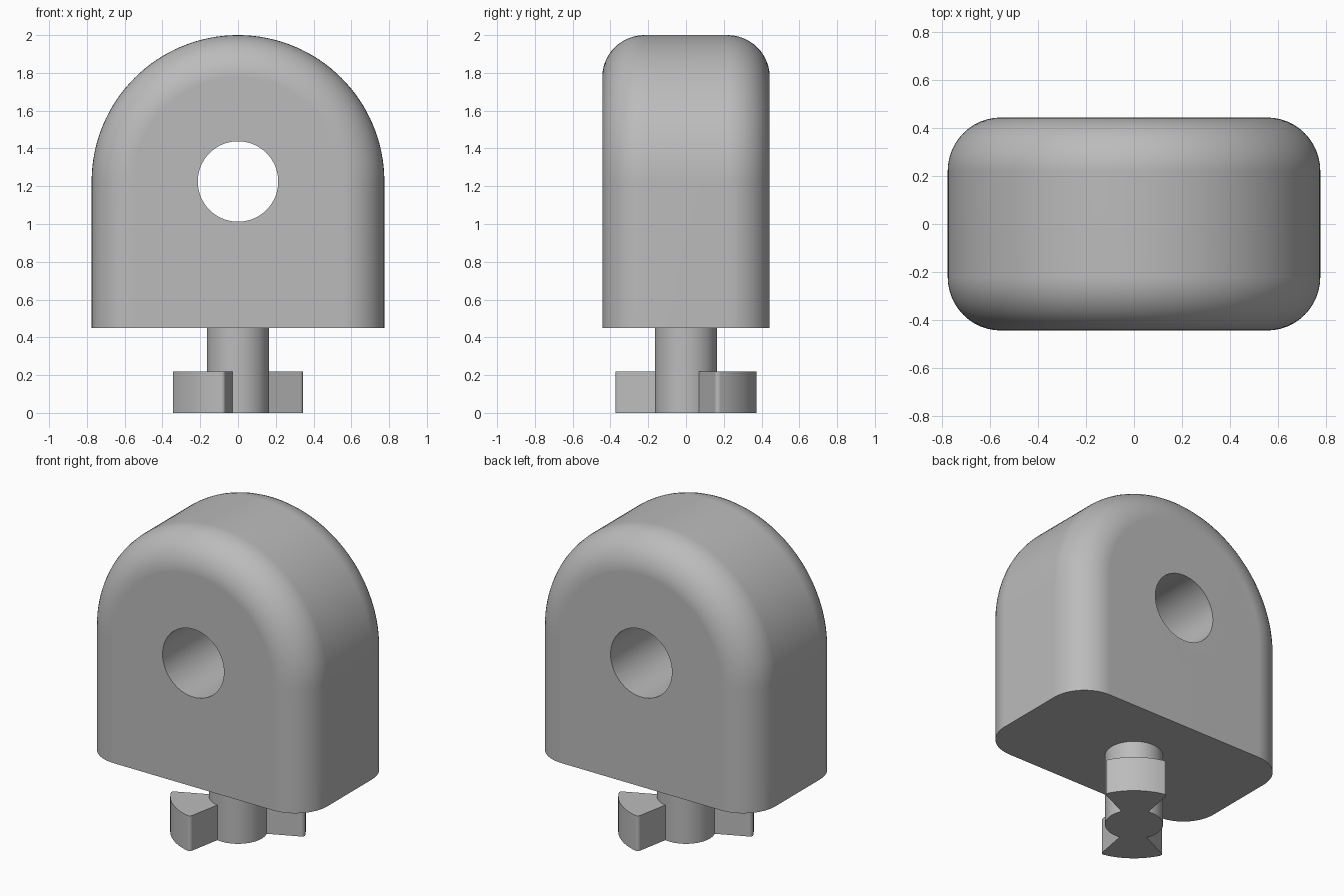
import bpy, bmesh
from math import sin, cos, pi, radians

cube = bpy.data.objects.get("Cube")
if cube:
    bpy.data.objects.remove(cube)

WIDTH, DEPTH, FILLET = 0.775, 0.443, 0.222   # half width, half depth, edge rounding
BASE, CENTRE = 0.45, 1.225                   # underside of block, arch centre height
HOLE, STEM = 0.213, 0.165                    # radii

grey = bpy.data.materials.new("plain grey")
grey.use_nodes = True
colour = (0.5, 0.5, 0.5, 1)
grey.diffuse_color = colour
bsdf = next(n for n in grey.node_tree.nodes if n.type == 'BSDF_PRINCIPLED')
bsdf.inputs["Base Color"].default_value = colour


def add_object(name, bm):
    bmesh.ops.recalc_face_normals(bm, faces=bm.faces)
    mesh = bpy.data.meshes.new(name)
    bm.to_mesh(mesh)
    bm.free()
    mesh.materials.append(grey)
    obj = bpy.data.objects.new(name, mesh)
    bpy.context.collection.objects.link(obj)
    return obj


def loft(name, rings):
    """Closed solid through matching rings of points."""
    bm = bmesh.new()
    loops = [[bm.verts.new(p) for p in ring] for ring in rings]
    for a, b in zip(loops, loops[1:]):
        for i in range(len(a)):
            j = (i + 1) % len(a)
            bm.faces.new((a[i], a[j], b[j], b[i]))
    bm.faces.new(loops[0])
    bm.faces.new(loops[-1])
    return add_object(name, bm)


def activate(obj):
    bpy.ops.object.select_all(action='DESELECT')
    obj.select_set(True)
    bpy.context.view_layer.objects.active = obj


def smooth(obj):
    activate(obj)
    bpy.ops.object.shade_smooth_by_angle(angle=radians(30))
    mod = obj.modifiers.new("even shading", 'WEIGHTED_NORMAL')
    mod.keep_sharp = True


def circle(radius, z, n=64):
    return [(radius * cos(2 * pi * i / n), radius * sin(2 * pi * i / n), z) for i in range(n)]


# Arched block with rounded front and back outlines
def arch(inset, y, n=64):
    r = WIDTH - inset
    curve = [(r * cos(pi * i / n), y, CENTRE + r * sin(pi * i / n)) for i in range(n + 1)]
    return [(r, y, BASE)] + curve + [(-r, y, BASE)]


steps = [pi / 2 * i / 12 for i in range(13)]
half = [(FILLET * (1 - sin(a)), DEPTH - FILLET * (1 - cos(a))) for a in steps]
front = [arch(d, -y) for d, y in half]
back = [arch(d, y) for d, y in reversed(half)]
block = loft("arched_block", front + back)

# Through hole
cutter = loft("hole_cutter", [[(x, y, CENTRE + z) for x, z, _ in circle(HOLE, 0)] for y in (-1, 1)])
cutter.hide_render = True
cutter.hide_set(True)
cut = block.modifiers.new("hole", 'BOOLEAN')
cut.operation, cut.object, cut.solver = 'DIFFERENCE', cutter, 'EXACT'
activate(block)
bpy.ops.object.modifier_apply(modifier=cut.name)
bpy.data.objects.remove(cutter)
smooth(block)

# Stem under the block
smooth(loft("stem", [circle(STEM, 0), circle(STEM, BASE + 0.01)]))

# Two opposite locking wings: sectors with softened outer corners
OUTER, SOFT, HEIGHT = 0.385, 0.02, 0.22
SPREAD, HEADING = radians(27.5), radians(52)


def wing_outline(turn, z, n=16):
    points = [(0.1, -SPREAD), (OUTER, -SPREAD)]
    points += [(OUTER, SPREAD * (2 * i / n - 1)) for i in range(1, n)]
    points += [(OUTER, SPREAD), (0.1, SPREAD)]
    return [(r * cos(a + turn), r * sin(a + turn), z) for r, a in points]


for name, turn in (("left_wing", HEADING), ("right_wing", HEADING + pi)):
    wing = loft(name, [wing_outline(turn, 0), wing_outline(turn, HEIGHT)])
    bm = bmesh.new()
    bm.from_mesh(wing.data)
    corners = [e for e in bm.edges
               if abs(e.verts[0].co.z - e.verts[1].co.z) > 0.1
               and e.verts[0].co.xy.length > 0.3
               and e.calc_face_angle() > radians(45)]
    bmesh.ops.bevel(bm, geom=corners, offset=SOFT, segments=4, profile=0.5, affect='EDGES')
    bm.to_mesh(wing.data)
    bm.free()
    smooth(wing)
